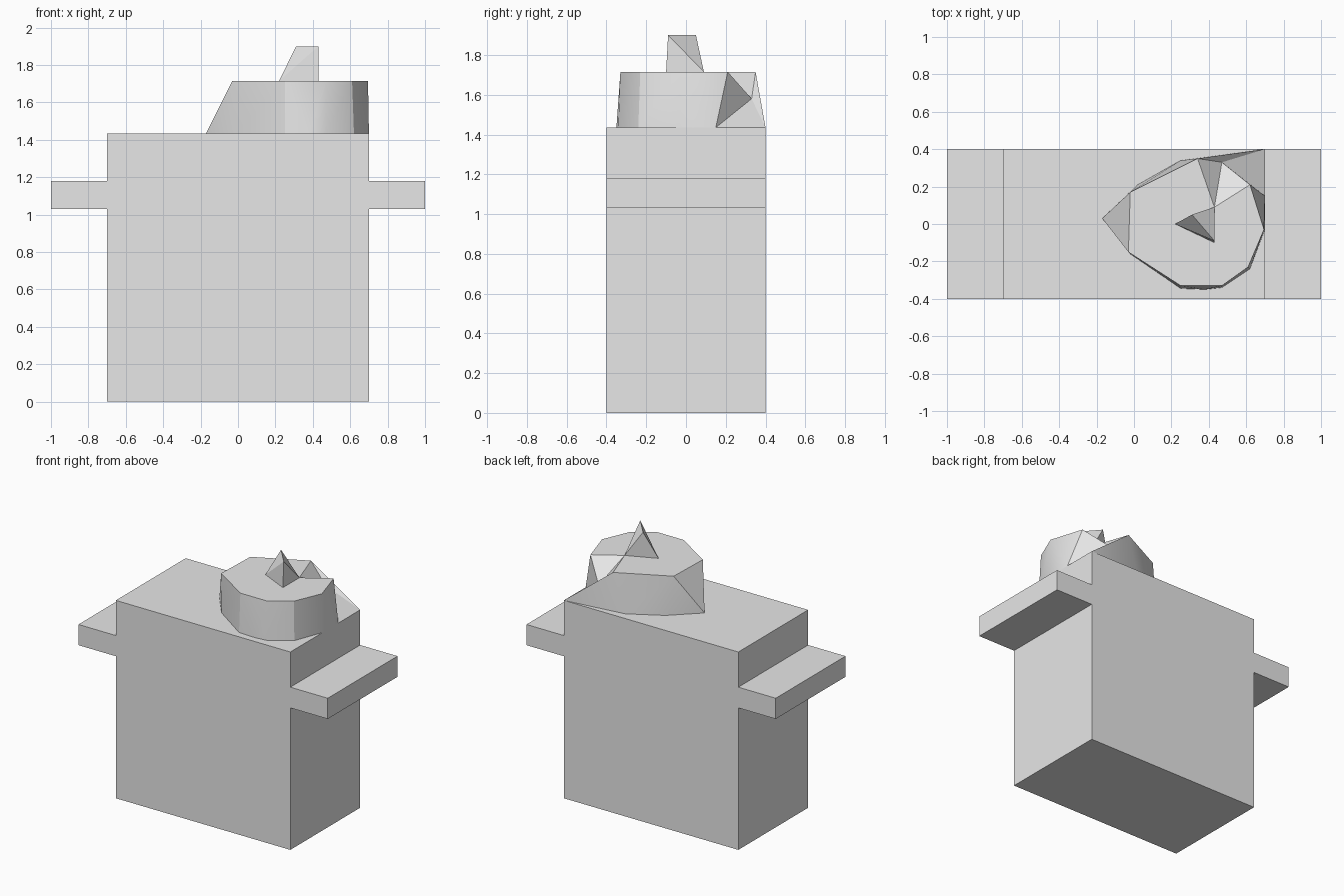
import bpy, bmesh

cube = bpy.data.objects.get("Cube")
if cube:
    bpy.data.objects.remove(cube, do_unlink=True)

GREY = (0.8, 0.8, 0.8, 1.0)
grey = bpy.data.materials.new("plain grey")
grey.use_nodes = True
grey.diffuse_color = GREY
grey.node_tree.nodes["Principled BSDF"].inputs["Base Color"].default_value = GREY

BODY_TOP, CAP_TOP, TIP_TOP = 1.435, 1.715, 1.9


def finish(name, bm):
    """Turn a bmesh into a named grey object."""
    bmesh.ops.recalc_face_normals(bm, faces=bm.faces)
    mesh = bpy.data.meshes.new(name)
    bm.to_mesh(mesh)
    bm.free()
    mesh.materials.append(grey)
    obj = bpy.data.objects.new(name, mesh)
    bpy.context.collection.objects.link(obj)
    return obj


def box(name, low, high):
    bm = bmesh.new()
    bmesh.ops.create_cube(bm, size=1)
    for v in bm.verts:
        v.co = [lo if c < 0 else hi for c, lo, hi in zip(v.co, low, high)]
    return finish(name, bm)


def solid(name, points, faces):
    """Faceted solid from named points; each face lists point names."""
    bm = bmesh.new()
    verts = {key: bm.verts.new(co) for key, co in points.items()}
    for face in faces:
        bm.faces.new([verts[key] for key in face.split()])
    return finish(name, bm)


# Body block and the two side ledges
box("body", (-0.7, -0.4, 0), (0.7, 0.4, BODY_TOP))
for side, x0, x1 in (("left", 0.7, 1), ("right", -1, -0.7)):
    box(side + "_arm", (x0, -0.4, 1.03), (x1, 0.4, 1.18))

# Cap: uneven drum with a bite out of its back corner
base = {"a": (-0.17, 0.03), "b": (-0.02, -0.16), "c": (0.25, -0.345),
        "d": (0.38, -0.35), "e": (0.47, -0.34), "f": (0.62, -0.24),
        "g": (0.70, -0.03), "h": (0.70, 0.15), "corner": (0.70, 0.40),
        "i": (0.25, 0.34), "j": (0.02, 0.21)}
rim = {"B": (-0.03, -0.15), "C": (0.25, -0.33), "E": (0.47, -0.33),
       "F": (0.61, -0.23), "G": (0.695, -0.03), "H": (0.62, 0.21),
       "bite": (0.43, 0.09), "I": (0.34, 0.35), "J": (-0.02, 0.17)}
points = {k: (x, y, BODY_TOP) for k, (x, y) in base.items()}
points.update({k: (x, y, CAP_TOP) for k, (x, y) in rim.items()})
points["notch"] = (0.47, 0.33, 1.58)
cap = solid("cap", points, [
    " ".join(base), " ".join(rim),
    "a b B", "a B J", "b c C B", "c d C", "d E C", "d e E", "e f F E",
    "f g G F", "g h G", "h H G", "h notch H", "h corner notch",
    "corner I notch", "I bite notch", "bite H notch",
    "corner i I", "i J I", "i j J", "j a J"])

# Tip: leaning wedge standing on the cap
tip = {"west": (0.22, 0, CAP_TOP), "south": (0.43, -0.10, CAP_TOP),
       "north": (0.43, 0.09, CAP_TOP), "ridge": (0.31, 0.05, TIP_TOP),
       "peak": (0.43, -0.09, TIP_TOP)}
solid("tip", tip, ["west south north", "west south peak", "west peak ridge",
                   "south north peak", "north ridge peak", "north west ridge"])

# Soften the shallow facets around the cap
bpy.ops.object.select_all(action="DESELECT")
cap.select_set(True)
bpy.context.view_layer.objects.active = cap
bpy.ops.object.shade_smooth_by_angle(angle=0.52)
